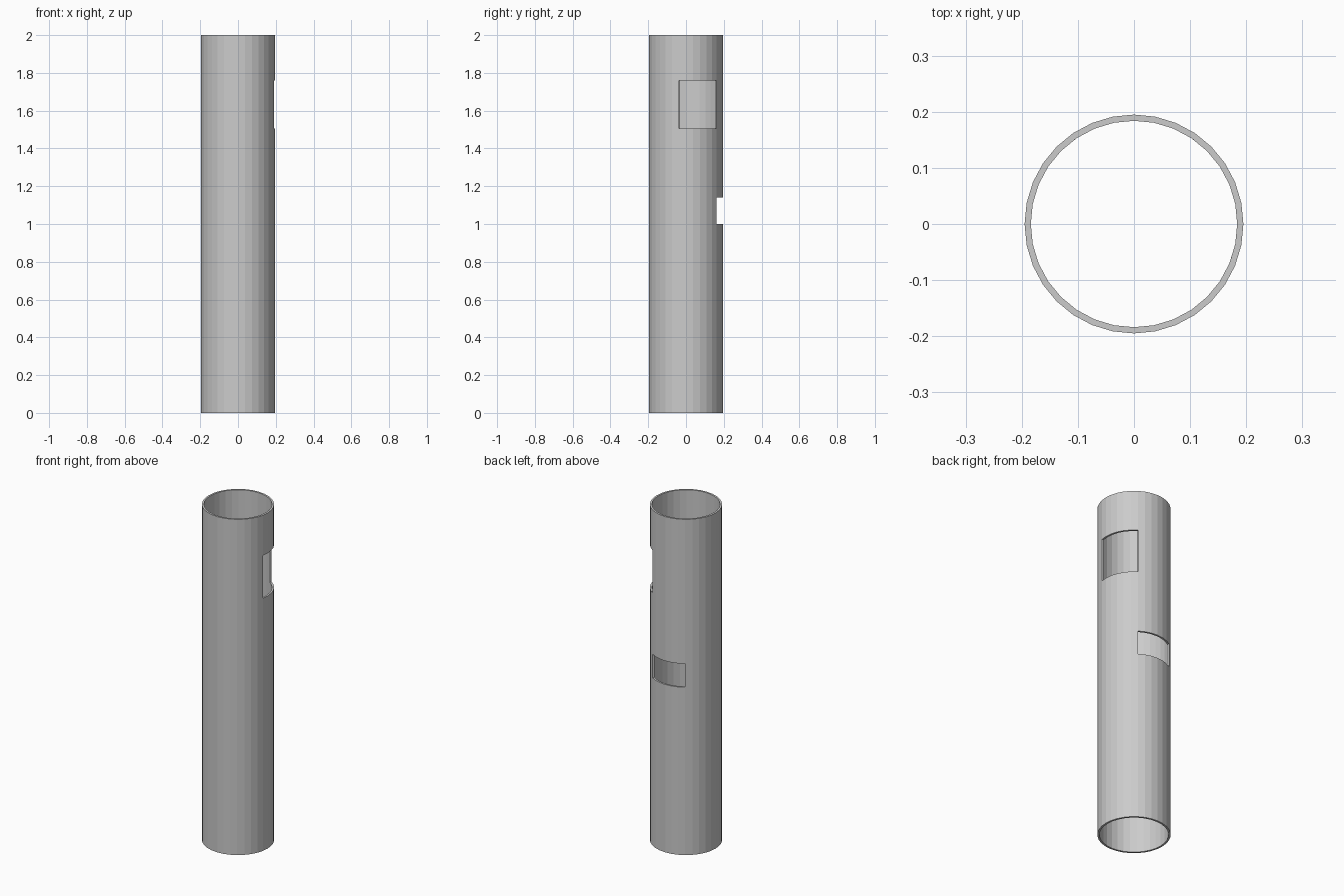
import bpy
import bmesh
from math import cos, sin, tau

cube = bpy.data.objects.get("Cube")
if cube:
    bpy.data.objects.remove(cube, do_unlink=True)

SIDES = 32
RADIUS = 0.195
WALL = 0.011
LEVELS = [0, 1.0, 1.14, 1.505, 1.76, 2.0]
# Openings: band index -> facets left out, counted anticlockwise from +x
OPENINGS = {
    1: range(5, 11),    # rear slot
    3: range(-1, 5),    # side window
}

# Single-skin wall made of stacked rings, leaving the openings out
bm = bmesh.new()
rings = [[bm.verts.new((RADIUS * cos(tau * i / SIDES),
                        RADIUS * sin(tau * i / SIDES), z))
          for i in range(SIDES)] for z in LEVELS]
for band, (low, high) in enumerate(zip(rings, rings[1:])):
    gap = {i % SIDES for i in OPENINGS.get(band, ())}
    for i in range(SIDES):
        if i not in gap:
            j = (i + 1) % SIDES
            bm.faces.new((low[i], low[j], high[j], high[i]))
mesh = bpy.data.meshes.new("tube")
bm.to_mesh(mesh)
bm.free()

tube = bpy.data.objects.new("tube", mesh)
bpy.context.collection.objects.link(tube)

# Wall thickness, growing inwards
shell = tube.modifiers.new("wall_thickness", "SOLIDIFY")
shell.thickness = WALL
shell.offset = -1
shell.use_even_offset = True

# Plain grey finish
grey = bpy.data.materials.new("plain_grey")
grey.use_nodes = True
colour = (0.6, 0.6, 0.6, 1)
grey.diffuse_color = colour
grey.node_tree.nodes["Principled BSDF"].inputs["Base Color"].default_value = colour
mesh.materials.append(grey)
